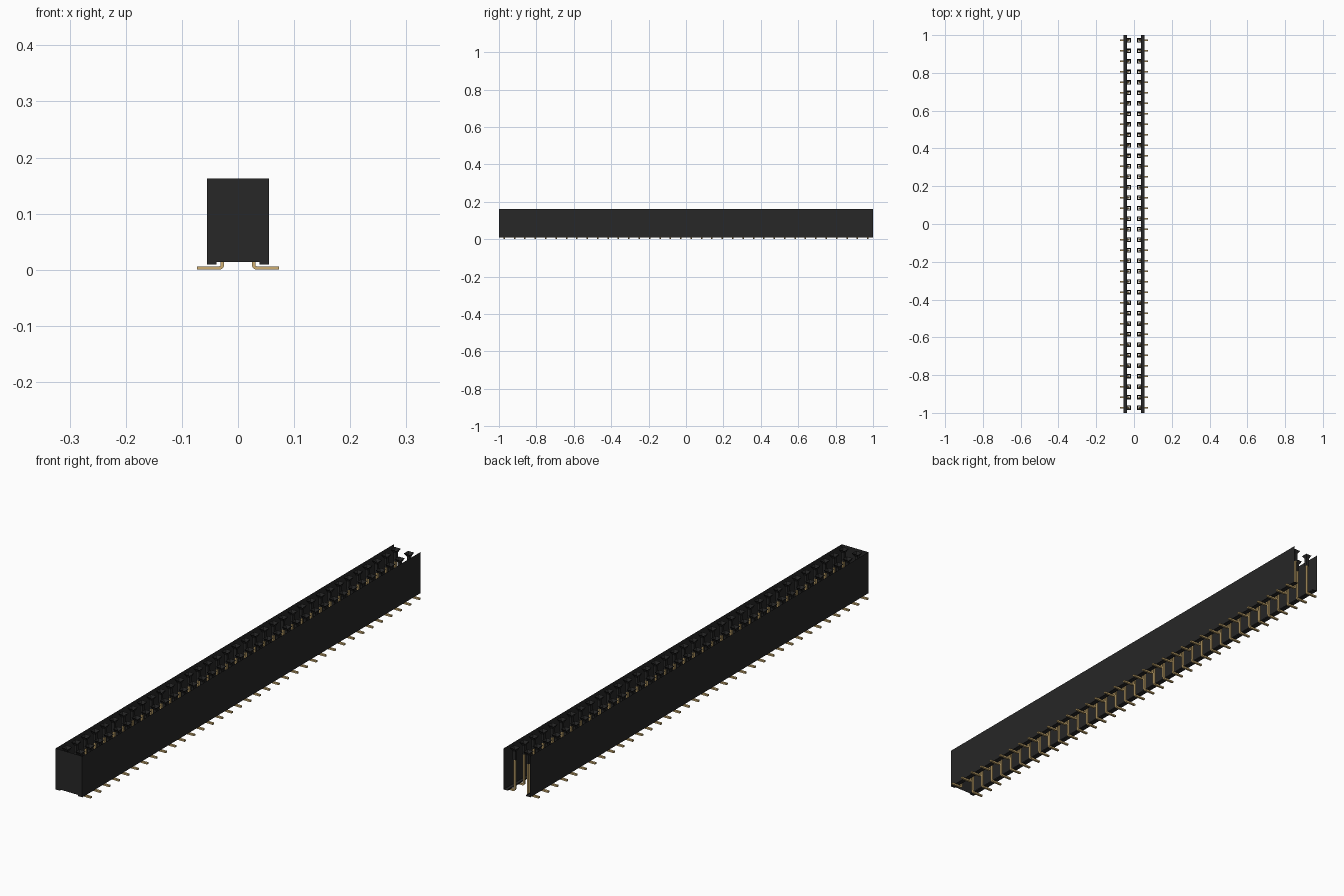
import bpy, bmesh, math

if "Cube" in bpy.data.objects:
    bpy.data.objects.remove(bpy.data.objects["Cube"], do_unlink=True)

COUNT = 36
PITCH = 2 / COUNT
ROW_X = PITCH / 2            # offset of each contact row
FIRST_Y = -1 + PITCH / 2
HALF, TOP, FOOT, FLOOR = 0.055, 0.163, 0.009, 0.0135
FOOT_X = 0.038


def material(name, colour):
    m = bpy.data.materials.new(name)
    m.use_nodes = True
    m.diffuse_color = (*colour, 1)
    m.node_tree.nodes["Principled BSDF"].inputs["Base Color"].default_value = (*colour, 1)
    return m


black = material("black plastic", (0.02, 0.02, 0.02))
gold = material("gold metal", (0.62, 0.43, 0.17))


def make_object(name, bm, mat):
    mesh = bpy.data.meshes.new(name)
    bm.to_mesh(mesh)
    bm.free()
    mesh.materials.append(mat)
    obj = bpy.data.objects.new(name, mesh)
    bpy.context.collection.objects.link(obj)
    return obj


def mirror(obj):
    obj.modifiers.new("mirror", 'MIRROR').use_clip = False


def repeat(obj):
    arr = obj.modifiers.new("array", 'ARRAY')
    arr.count = COUNT
    arr.use_relative_offset = False
    arr.use_constant_offset = True
    arr.constant_offset_displace = (0, PITCH, 0)


def extrude_y(bm, points, y0, y1, closed):
    """Sweep an x-z profile along y, capped when closed."""
    a = [bm.verts.new((x, y0, z)) for x, z in points]
    b = [bm.verts.new((x, y1, z)) for x, z in points]
    n = len(points)
    for i in range(n if closed else n - 1):
        j = (i + 1) % n
        bm.faces.new((a[i], a[j], b[j], b[i]))
    if closed:
        bm.faces.new(a[::-1])
        bm.faces.new(b)
        bmesh.ops.recalc_face_normals(bm, faces=bm.faces)


# Thin side wall with its standoff strip
side = [(FOOT_X, FLOOR), (FOOT_X, FOOT), (HALF, FOOT), (HALF, TOP)]
bm = bmesh.new()
extrude_y(bm, side, -1, 1, False)
bmesh.ops.reverse_faces(bm, faces=bm.faces)
mirror(make_object("side_walls", bm, black))

# End wall, closing the front only
bm = bmesh.new()
outline = [(-x, z) for x, z in side[::-1]] + side
bm.faces.new([bm.verts.new((x, -1, z)) for x, z in outline])
make_object("front_wall", bm, black)

# Flared entry funnel with a narrow square shaft
bm = bmesh.new()
rings = []
for r, z in ((0.0125, TOP), (0.0055, 0.15), (0.0055, 0.118)):
    rings.append([bm.verts.new((ROW_X + sx * r, FIRST_Y + sy * r, z))
                  for sx, sy in ((-1, -1), (1, -1), (1, 1), (-1, 1))])
for upper, lower in zip(rings, rings[1:]):
    for i in range(4):
        j = (i + 1) % 4
        bm.faces.new((upper[i], upper[j], lower[j], lower[i]))
sockets = make_object("socket_funnels", bm, black)
mirror(sockets)
repeat(sockets)

# Bent contact: vertical pin, rounded bend and flat solder foot
T, R = 0.006, 0.003          # metal thickness and inner bend radius
inner = ROW_X - T / 2
cx, cz = inner + T + R, T + R
angles = [math.pi + math.pi / 2 * i / 4 for i in range(5)]
outer_arc = [(cx + (R + T) * math.cos(a), cz + (R + T) * math.sin(a)) for a in angles]
inner_arc = [(cx + R * math.cos(a), cz + R * math.sin(a)) for a in angles[::-1]]
profile = ([(inner, 0.13)] + outer_arc + [(0.073, 0), (0.073, T)]
           + inner_arc + [(inner + T, 0.13)])
bm = bmesh.new()
extrude_y(bm, profile, FIRST_Y - 0.004, FIRST_Y + 0.004, True)
contacts = make_object("contact_pins", bm, gold)
mirror(contacts)
repeat(contacts)
